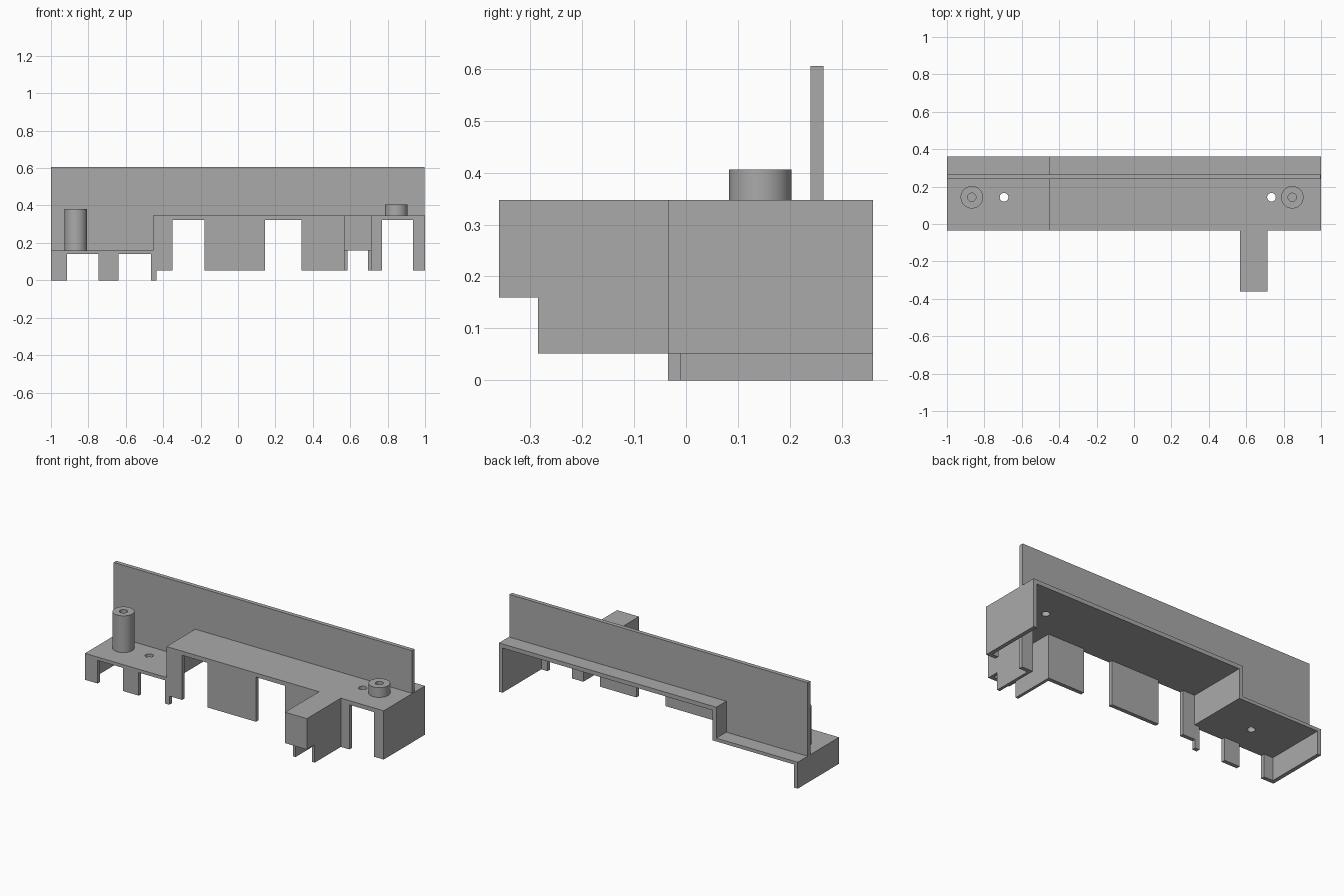
import bpy, bmesh, math
from mathutils import Vector, Matrix

cube = bpy.data.objects.get("Cube")
if cube:
    bpy.data.objects.remove(cube, do_unlink=True)

grey = bpy.data.materials.new("plain grey")
grey.use_nodes = True
grey.diffuse_color = (0.4, 0.4, 0.4, 1)
grey.node_tree.nodes["Principled BSDF"].inputs["Base Color"].default_value = (0.4, 0.4, 0.4, 1)

FRONT, BACK = -0.035, 0.36      # body depth
WALL = 0.024                    # wall thickness
LOW, HIGH = 0.16, 0.347         # deck heights
LOW_UNDER, HIGH_UNDER = 0.14, 0.322
FOOT = 0.052                    # bottom of the raised walls
STEP = -0.455                   # where the deck steps up
ARM_L, ARM_R, ARM_WALL = 0.567, 0.713, 0.018
ARM_TIP = -0.36
ROW = 0.143                     # y of pegs and holes


def finish(name, bm):
    bmesh.ops.recalc_face_normals(bm, faces=bm.faces)
    mesh = bpy.data.meshes.new(name)
    bm.to_mesh(mesh)
    bm.free()
    mesh.materials.append(grey)
    obj = bpy.data.objects.new(name, mesh)
    bpy.context.collection.objects.link(obj)
    return obj


def prism(name, outline, axis, lo, hi):
    """Extrude a flat outline along x or y."""
    bm = bmesh.new()
    along = Vector((1, 0, 0)) if axis == "x" else Vector((0, 1, 0))
    across = Vector((0, 1, 0)) if axis == "x" else Vector((1, 0, 0))
    verts = [bm.verts.new(along * lo + across * u + Vector((0, 0, z))) for u, z in outline]
    face = bm.faces.new(verts)
    top = bmesh.ops.extrude_face_region(bm, geom=[face])["geom"]
    moved = [v for v in top if isinstance(v, bmesh.types.BMVert)]
    bmesh.ops.translate(bm, verts=moved, vec=along * (hi - lo))
    return finish(name, bm)


def box(name, x, y, z):
    return prism(name, [(x[0], z[0]), (x[1], z[0]), (x[1], z[1]), (x[0], z[1])], "y", *y)


def peg(name, x, base, top):
    """Hollow round post with a blind hole."""
    bm = bmesh.new()
    ring = [(0.022, base), (0.022, top), (0.06, top), (0.06, base)]
    verts = [bm.verts.new((r, 0, z)) for r, z in ring]
    edges = [bm.edges.new((verts[i], verts[(i + 1) % 4])) for i in range(4)]
    bmesh.ops.spin(bm, geom=verts + edges, cent=(0, 0, 0), axis=(0, 0, 1),
                   angle=math.tau, steps=48)
    bmesh.ops.remove_doubles(bm, verts=bm.verts, dist=0.0001)
    bmesh.ops.translate(bm, verts=bm.verts, vec=(x, ROW, 0))
    obj = finish(name, bm)
    bpy.ops.object.select_all(action="DESELECT")
    obj.select_set(True)
    bpy.context.view_layer.objects.active = obj
    bpy.ops.object.shade_smooth_by_angle(angle=math.radians(40))


def drill(target, x, z):
    """Cut a screw hole through the deck."""
    bm = bmesh.new()
    bmesh.ops.create_cone(bm, cap_ends=True, segments=32, radius1=0.023, radius2=0.023,
                          depth=0.1, matrix=Matrix.Translation((x, ROW, z)))
    cutter = finish("hole_cutter", bm)
    cutter.hide_render = True
    mod = target.modifiers.new("hole", "BOOLEAN")
    mod.operation, mod.solver, mod.object = "DIFFERENCE", "EXACT", cutter
    bpy.context.view_layer.objects.active = target
    bpy.ops.object.modifier_apply(modifier=mod.name)
    bpy.data.objects.remove(cutter, do_unlink=True)


# Stepped deck with both end walls, open at the back
deck = prism("stepped_deck", [
    (-1, 0), (-1, LOW), (STEP, LOW), (STEP, HIGH), (1, HIGH), (1, FOOT),
    (1 - WALL, FOOT), (1 - WALL, HIGH_UNDER), (STEP + WALL, HIGH_UNDER),
    (STEP + WALL, LOW_UNDER), (-1 + WALL, LOW_UNDER), (-1 + WALL, 0)],
    "y", FRONT + WALL, BACK)
drill(deck, -0.695, LOW)
drill(deck, 0.735, HIGH)

# Front wall: legs from left to right as (start, end, foot height)
legs = [(-1, -0.915, 0), (-0.745, -0.64, 0), (-0.465, -0.35, 0), (-0.18, 0.145, FOOT),
        (0.34, ARM_L + ARM_WALL, FOOT), (ARM_R - ARM_WALL, 0.77, FOOT), (0.935, 1, FOOT)]
outline = []
for i, (start, end, foot) in enumerate(legs):
    under_start = LOW_UNDER if start < STEP else HIGH_UNDER
    under_end = LOW_UNDER if end < STEP else HIGH_UNDER
    if i > 0:
        outline.append((start, under_start))
    outline.append((start, foot))
    if i == 2:      # narrow toe beside the step
        outline += [(-0.435, 0), (-0.435, FOOT)]
        foot = FOOT
    outline.append((end, foot))
    if i < len(legs) - 1:
        outline.append((end, under_end))
outline += [(1, HIGH), (STEP, HIGH), (STEP, LOW), (-1, LOW)]
prism("front_wall", outline, "y", FRONT, FRONT + WALL)

# Hollow arm reaching forward
side = [(ARM_TIP, LOW), (-0.285, LOW), (-0.285, FOOT), (FRONT, FOOT), (FRONT, HIGH), (ARM_TIP, HIGH)]
prism("arm_right_side", side, "x", ARM_L, ARM_L + ARM_WALL)
prism("arm_left_side", side, "x", ARM_R - ARM_WALL, ARM_R)
inner = (ARM_L + ARM_WALL, ARM_R - ARM_WALL)
prism("arm_top_and_tip", [
    (ARM_TIP, LOW), (ARM_TIP, HIGH), (FRONT, HIGH), (FRONT, HIGH_UNDER),
    (ARM_TIP + WALL, HIGH_UNDER), (ARM_TIP + WALL, LOW)], "x", *inner)

# Upright panel standing on both deck levels
prism("back_panel", [(-1, LOW), (STEP, LOW), (STEP, HIGH), (0.997, HIGH), (0.997, 0.605), (-1, 0.605)],
      "y", 0.24, 0.265)

# Mounting pegs
peg("tall_peg", -0.867, LOW, 0.382)
peg("short_peg", 0.846, HIGH, 0.406)
